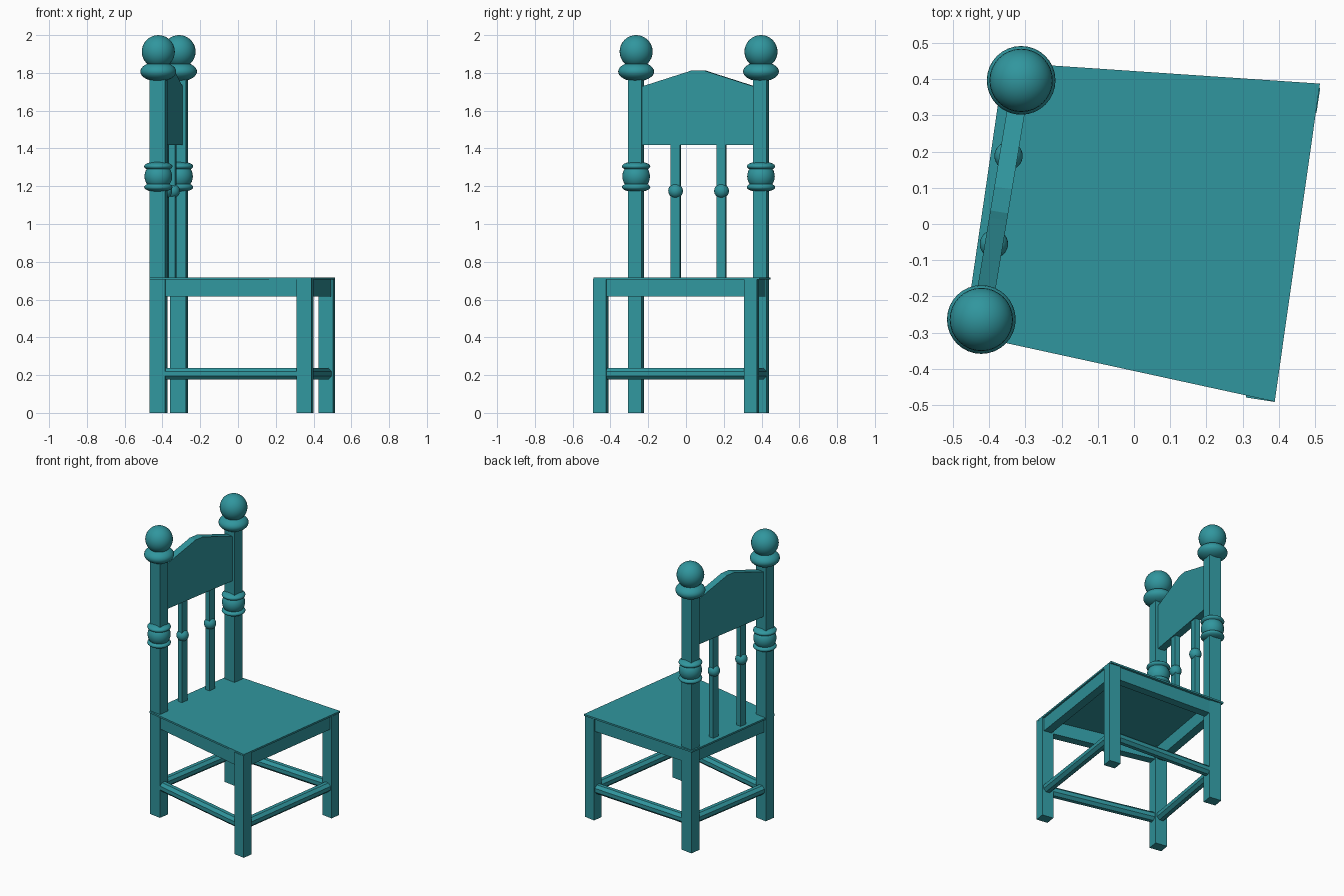
import bpy, bmesh, math
from mathutils import Vector, Matrix

if "Cube" in bpy.data.objects:
    bpy.data.objects.remove(bpy.data.objects["Cube"])

ANGLE = -math.radians(8.7)          # the whole chair is turned slightly about z
POSTS = [Vector((-0.422, -0.264)), Vector((-0.312, 0.397))]
LEGS = [Vector((0.354, -0.451)), Vector((0.470, 0.347))]
CORNERS = [POSTS[0], LEGS[0], LEGS[1], POSTS[1]]

teal = bpy.data.materials.new("teal paint")
teal.diffuse_color = (0.030, 0.305, 0.342, 1)
teal.use_nodes = True
teal.node_tree.nodes["Principled BSDF"].inputs["Base Color"].default_value = teal.diffuse_color


def finish(name, bm, smooth=False):
    bmesh.ops.recalc_face_normals(bm, faces=bm.faces)
    for f in bm.faces:
        f.smooth = smooth
    me = bpy.data.meshes.new(name)
    bm.to_mesh(me)
    bm.free()
    me.materials.append(teal)
    ob = bpy.data.objects.new(name, me)
    bpy.context.collection.objects.link(ob)
    return ob


def box(name, center, size, angle=ANGLE):
    bm = bmesh.new()
    m = Matrix.Translation(center) @ Matrix.Rotation(angle, 4, 'Z') @ Matrix.Diagonal((*size, 1))
    bmesh.ops.create_cube(bm, size=1, matrix=m)
    return finish(name, bm)


def ball(name, p, z, r, rz=None):
    bm = bmesh.new()
    m = Matrix.Translation((p.x, p.y, z)) @ Matrix.Diagonal((r, r, rz or r, 1))
    bmesh.ops.create_uvsphere(bm, u_segments=32, v_segments=16, radius=1, matrix=m)
    return finish(name, bm, True)


def prism(name, points, offset):
    bm = bmesh.new()
    face = bm.faces.new([bm.verts.new(p) for p in points])
    new = bmesh.ops.extrude_face_region(bm, geom=[face])["geom"]
    bmesh.ops.translate(bm, vec=offset, verts=[v for v in new if isinstance(v, bmesh.types.BMVert)])
    return finish(name, bm)


# Back posts with turned rings and ball finials
for i, p in enumerate(POSTS):
    side = ("right", "left")[i]
    box(f"{side}_back_post", (p.x, p.y, 0.9), (0.085, 0.073, 1.8))
    ball(f"{side}_finial_collar", p, 1.807, 0.095, 0.052)
    ball(f"{side}_finial_ball", p, 1.9125, 0.0875)
    ball(f"{side}_post_bead", p, 1.252, 0.073)
    for z in (1.195, 1.305):
        ball(f"{side}_post_ring", p, z, 0.075, 0.026)

# Front legs
for i, p in enumerate(LEGS):
    box(("right", "left")[i] + "_front_leg", (p.x, p.y, 0.354), (0.08, 0.07, 0.708))

# Seat panel
prism("seat", [(-0.469, -0.304, 0.706), (0.389, -0.491, 0.706),
               (0.514, 0.388, 0.706), (-0.359, 0.447, 0.706)], (0, 0, 0.012))

# Apron rails under the seat and stretchers near the floor
for i, name in enumerate(("right", "front", "left", "back")):
    a, b = CORNERS[i], CORNERS[(i + 1) % 4]
    d, mid = b - a, (a + b) / 2
    turn = math.atan2(d.y, d.x)
    box(f"{name}_apron", (mid.x, mid.y, 0.661), (d.length, 0.056, 0.092), turn)
    bm = bmesh.new()
    m = (Matrix.Translation((mid.x, mid.y, 0.207)) @ Matrix.Rotation(turn, 4, 'Z')
         @ Matrix.Rotation(math.pi / 2, 4, 'Y') @ Matrix.Rotation(math.pi / 8, 4, 'Z'))
    bmesh.ops.create_cone(bm, cap_ends=True, segments=8, radius1=0.034, radius2=0.034,
                          depth=d.length, matrix=m)
    finish(f"{name}_stretcher", bm)

# Crest panel between the posts, with an arched top
span = POSTS[1] - POSTS[0]
normal = Vector((span.y, -span.x)).normalized() * 0.05
profile = [(0, 1.418), (1, 1.418), (1, 1.715), (0.93, 1.732), (0.58, 1.806), (0.55, 1.813),
           (0.45, 1.813), (0.42, 1.806), (0.07, 1.732), (0, 1.715)]
prism("crest_panel", [(*(POSTS[0] + span * t - normal / 2), z) for t, z in profile],
      (normal.x, normal.y, 0))

# Spindles with a small bead
for t in (0.316, 0.684):
    p = POSTS[0] + span * t
    box("spindle", (p.x, p.y, 1.07), (0.035, 0.05, 0.72))
    ball("spindle_bead", p, 1.175, 0.039)
